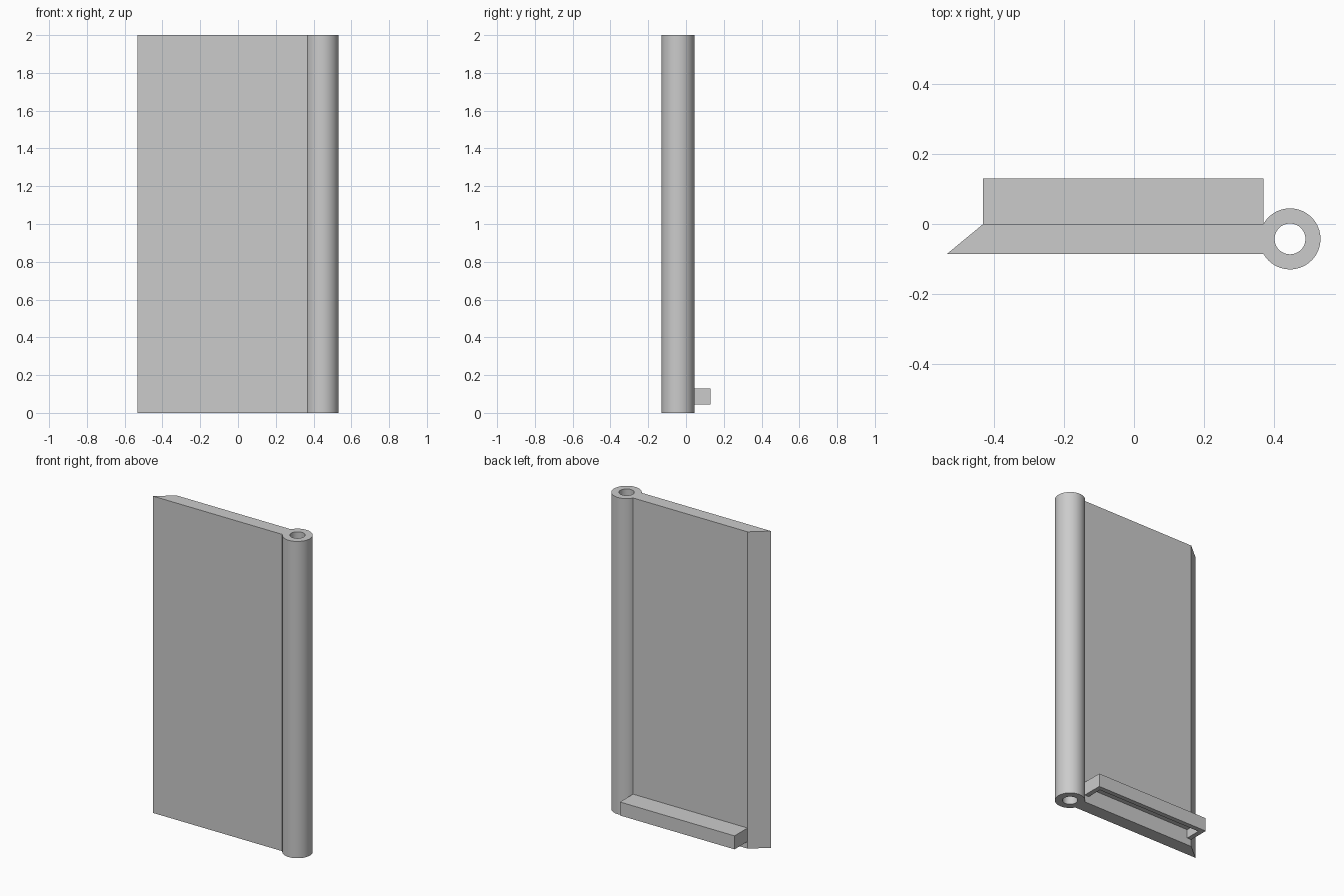
import bpy
import bmesh
from math import asin, cos, sin, pi

cube = bpy.data.objects.get("Cube")
if cube:
    bpy.data.objects.remove(cube, do_unlink=True)

HEIGHT = 2.0
THICK = 0.085                      # plate thickness
BARREL = (0.445, -THICK / 2)       # barrel axis
OUTER, BORE = 0.087, 0.044         # barrel radii
LEFT, RIGHT = -0.43, 0.37          # flat back of the plate
WALL = 0.03                        # ledge wall thickness

grey = bpy.data.materials.new("plain grey")
grey.use_nodes = True
grey.diffuse_color = (0.6, 0.6, 0.6, 1)
grey.node_tree.nodes["Principled BSDF"].inputs["Base Color"].default_value = (0.6, 0.6, 0.6, 1)


def arc(radius, start, end, steps):
    return [(BARREL[0] + radius * cos(start + (end - start) * i / steps),
             BARREL[1] + radius * sin(start + (end - start) * i / steps))
            for i in range(steps + 1)]


def activate(obj):
    bpy.ops.object.select_all(action='DESELECT')
    obj.select_set(True)
    bpy.context.view_layer.objects.active = obj


# Hinge leaf: bevelled plate and barrel in one outline, with the pin bore as a hole
meet = pi - asin(THICK / 2 / OUTER)
outline = arc(OUTER, -meet, meet, 56) + [(LEFT, 0), (-0.533, -THICK)]
bore = arc(BORE, 0, 2 * pi, 48)[:-1]
curve = bpy.data.curves.new("hinge_leaf", 'CURVE')
curve.dimensions = '2D'
curve.fill_mode = 'BOTH'
curve.extrude = HEIGHT / 2
for points in (outline, bore):
    spline = curve.splines.new('POLY')
    spline.points.add(len(points) - 1)
    for point, (x, y) in zip(spline.points, points):
        point.co = (x, y, 0, 1)
    spline.use_cyclic_u = True
leaf = bpy.data.objects.new("hinge_leaf", curve)
leaf.location.z = HEIGHT / 2
bpy.context.collection.objects.link(leaf)
activate(leaf)
bpy.ops.object.convert(target='MESH')
leaf = bpy.context.object
bm = bmesh.new()
bm.from_mesh(leaf.data)
bmesh.ops.remove_doubles(bm, verts=bm.verts, dist=0.0001)
bmesh.ops.recalc_face_normals(bm, faces=bm.faces)
bm.to_mesh(leaf.data)
bm.free()
leaf.data.materials.clear()
leaf.data.materials.append(grey)
activate(leaf)
bpy.ops.object.shade_smooth_by_angle(angle=0.5)


def box(name, low, high):
    bm = bmesh.new()
    bmesh.ops.create_cube(bm, size=1)
    for v in bm.verts:
        v.co = [a + (b - a) * (c + 0.5) for a, b, c in zip(low, high, v.co)]
    mesh = bpy.data.meshes.new(name)
    bm.to_mesh(mesh)
    bm.free()
    mesh.materials.append(grey)
    obj = bpy.data.objects.new(name, mesh)
    bpy.context.collection.objects.link(obj)
    return obj


# Back ledge near the foot: a lid with three walls, open underneath
BASE, TOP, DEPTH = 0.045, 0.13, 0.13
box("ledge_lid", (LEFT, 0, TOP - WALL), (RIGHT, DEPTH, TOP))
box("ledge_back_wall", (LEFT, DEPTH - WALL, BASE), (RIGHT, DEPTH, TOP - WALL))
for side, x in (("right", LEFT), ("left", RIGHT - WALL)):
    box("ledge_" + side + "_wall", (x, 0, BASE), (x + WALL, DEPTH - WALL, TOP - WALL))
